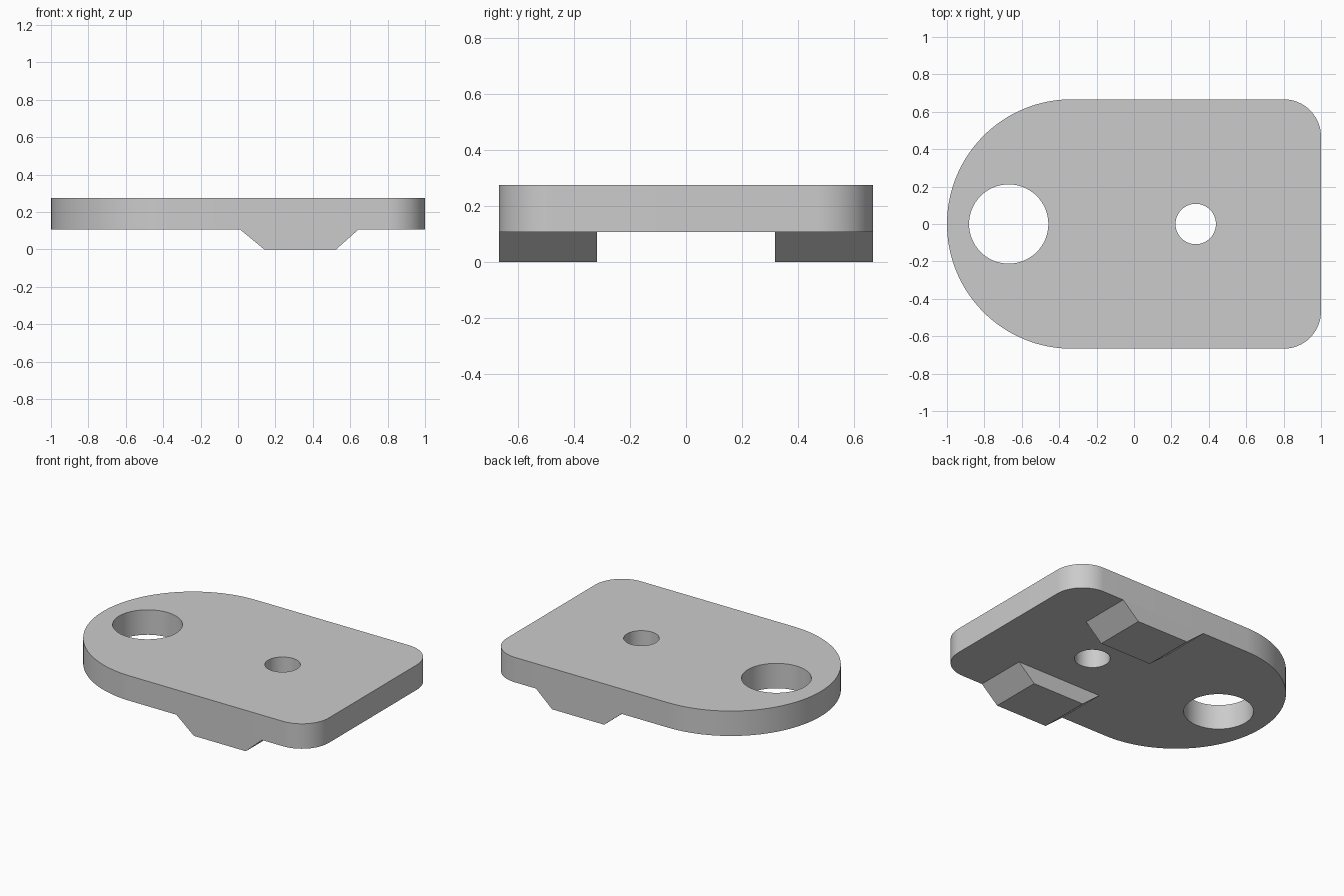
import bpy, bmesh
from math import cos, sin, pi
from mathutils import Vector

cube = bpy.data.objects.get("Cube")
if cube:
    bpy.data.objects.remove(cube, do_unlink=True)

HALF_W = 2 / 3          # half width of the plate
BOTTOM, TOP = 0.107, 0.274

grey = bpy.data.materials.new("light_grey")
grey.use_nodes = True
grey.diffuse_color = (0.6, 0.6, 0.6, 1)
grey.node_tree.nodes["Principled BSDF"].inputs["Base Color"].default_value = (0.6, 0.6, 0.6, 1)


def arc(cx, cy, r, start, end, steps):
    """Points on an arc, angles in units of pi."""
    angles = [pi * (start + (end - start) * i / steps) for i in range(steps + 1)]
    return [(cx + r * cos(a), cy + r * sin(a)) for a in angles]


def extrude_loops(name, loops, to_3d, depth):
    """Fill flat outlines (later loops are holes) and extrude them along depth."""
    bm = bmesh.new()
    for loop in loops:
        verts = [bm.verts.new(to_3d(*p)) for p in loop]
        for a, b in zip(verts, verts[1:] + verts[:1]):
            bm.edges.new((a, b))
    bmesh.ops.triangle_fill(bm, use_beauty=True, use_dissolve=False, edges=bm.edges[:])
    result = bmesh.ops.extrude_face_region(bm, geom=bm.faces[:], use_keep_orig=True)
    moved = [g for g in result["geom"] if isinstance(g, bmesh.types.BMVert)]
    bmesh.ops.translate(bm, verts=moved, vec=Vector(depth))
    bmesh.ops.recalc_face_normals(bm, faces=bm.faces[:])
    mesh = bpy.data.meshes.new(name)
    bm.to_mesh(mesh)
    bm.free()
    mesh.materials.append(grey)
    obj = bpy.data.objects.new(name, mesh)
    bpy.context.collection.objects.link(obj)
    bpy.ops.object.select_all(action='DESELECT')
    obj.select_set(True)
    bpy.context.view_layer.objects.active = obj
    bpy.ops.object.shade_smooth_by_angle(angle=pi / 6)
    return obj


# Plate: round end, two rounded corners and two through holes
corner = 0.2
outline = (arc(HALF_W - 1, 0, HALF_W, 0.5, 1.5, 64)
           + arc(1 - corner, corner - HALF_W, corner, -0.5, 0, 16)
           + arc(1 - corner, HALF_W - corner, corner, 0, 0.5, 16))
large_hole = arc(-0.67, 0, 0.212, 0, 2, 64)[:-1]
small_hole = arc(0.33, 0, 0.108, 0, 2, 48)[:-1]
extrude_loops("plate", [outline, large_hole, small_hole],
              lambda x, y: (x, y, BOTTOM), (0, 0, TOP - BOTTOM))

# Tapered feet, flush with the long edges of the plate
foot_profile = [(0.01, BOTTOM), (0.14, 0), (0.525, 0), (0.645, BOTTOM)]
for side, name in ((1, "back_foot"), (-1, "front_foot")):
    extrude_loops(name, [foot_profile],
                  lambda x, z: (x, side * HALF_W, z), (0, -side * 0.35, 0))
